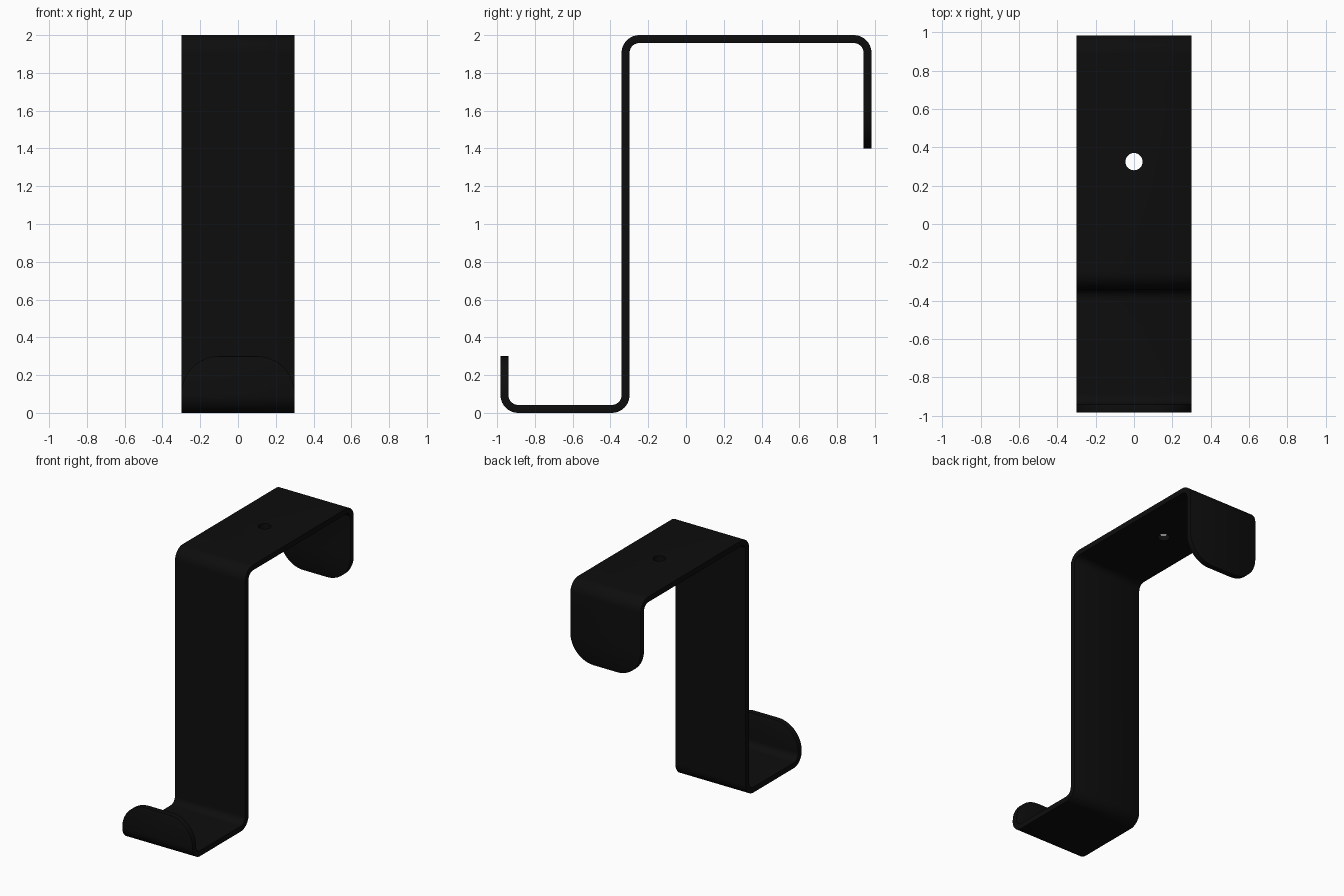
import bpy, bmesh, math
from mathutils import Vector

cube = bpy.data.objects.get("Cube")
if cube:
    bpy.data.objects.remove(cube, do_unlink=True)

HALF_WIDTH = 0.30
THICKNESS = 0.042
BEND = 0.073      # centreline radius of each bend
ROUND = 0.20      # corner radius of the two ends
BEND_STEPS = 10
ROUND_STEPS = 16

# Bent strip centreline in (y, z), from front lip to back flap
corners = [Vector(p) for p in (
    (-0.961, 0.30), (-0.961, 0.021), (-0.32, 0.021),
    (-0.32, 1.979), (0.961, 1.979), (0.961, 1.40))]


def fillet(before, corner, after):
    """Points of a right-angle bend of radius BEND."""
    a = (before - corner).normalized() * BEND
    b = (after - corner).normalized() * BEND
    centre = corner + a + b
    angles = [math.pi / 2 * i / BEND_STEPS for i in range(BEND_STEPS + 1)]
    return [centre - b * math.cos(t) - a * math.sin(t) for t in angles]


def rounded_end(tip, inner):
    """Rows (point, half width) of a round-cornered end, from the tip inwards."""
    direction = (inner - tip).normalized()
    angles = [math.pi / 2 * i / ROUND_STEPS for i in range(ROUND_STEPS + 1)]
    return [(tip + direction * ROUND * (1 - math.cos(t)),
             HALF_WIDTH - ROUND + ROUND * math.sin(t)) for t in angles]


rows = rounded_end(corners[0], corners[1])
for i in range(1, len(corners) - 1):
    rows += [(p, HALF_WIDTH) for p in fillet(*corners[i - 1:i + 2])]
rows += reversed(rounded_end(corners[-1], corners[-2]))

# Sheet surface
bm = bmesh.new()
pairs = [[bm.verts.new((side * w, p.x, p.y)) for side in (-1, 1)] for p, w in rows]
for (a, b), (c, d) in zip(pairs, pairs[1:]):
    bm.faces.new((a, b, d, c))
bmesh.ops.recalc_face_normals(bm, faces=bm.faces)
mesh = bpy.data.meshes.new("bent_strip_hook")
bm.to_mesh(mesh)
bm.free()
hook = bpy.data.objects.new("bent_strip_hook", mesh)
bpy.context.collection.objects.link(hook)

# Black coating
black = bpy.data.materials.new("black_coating")
black.use_nodes = True
colour = (0.004, 0.004, 0.004, 1)
black.diffuse_color = colour
black.node_tree.nodes["Principled BSDF"].inputs["Base Color"].default_value = colour
mesh.materials.append(black)

# Screw hole cutter
bpy.ops.mesh.primitive_cylinder_add(vertices=32, radius=0.045, depth=0.2,
                                    location=(0, 0.325, 1.979))
cutter = bpy.context.object
cutter.name = "screw_hole_cutter"
cutter.hide_render = True
cutter.data.materials.append(black)

# Thickness, softened edges and hole
solid = hook.modifiers.new("thickness", "SOLIDIFY")
solid.thickness = THICKNESS
solid.offset = 0
solid.use_even_offset = True
bevel = hook.modifiers.new("soft_edges", "BEVEL")
bevel.width = 0.007
bevel.segments = 2
bevel.limit_method = "ANGLE"
bevel.angle_limit = math.radians(50)
hole = hook.modifiers.new("screw_hole", "BOOLEAN")
hole.operation = "DIFFERENCE"
hole.solver = "EXACT"
hole.object = cutter

bpy.ops.object.select_all(action="DESELECT")
hook.select_set(True)
bpy.context.view_layer.objects.active = hook
for name in [m.name for m in hook.modifiers]:
    bpy.ops.object.modifier_apply(modifier=name)
bpy.data.objects.remove(cutter, do_unlink=True)
bpy.ops.object.shade_smooth_by_angle(angle=math.radians(35))
